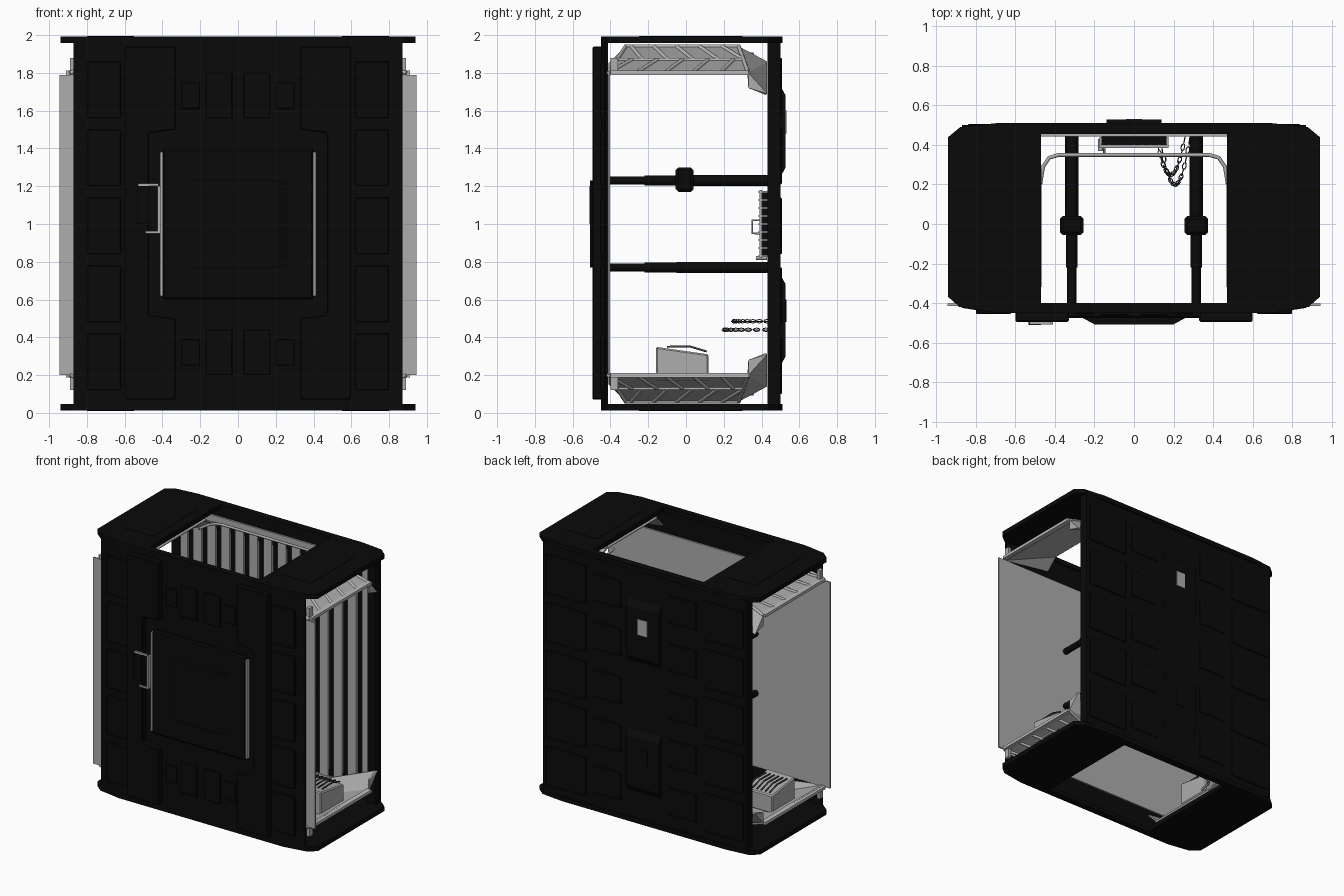
import bpy, bmesh, math
from mathutils import Vector

cube = bpy.data.objects.get("Cube")
if cube:
    bpy.data.objects.remove(cube)


def material(name, v):
    m = bpy.data.materials.new(name)
    m.use_nodes = True
    m.diffuse_color = (v, v, v, 1)
    m.node_tree.nodes["Principled BSDF"].inputs["Base Color"].default_value = (v, v, v, 1)
    return m


BLACK = material("shell black", 0.003)
GREY = material("panel grey", 0.42)
LIGHT = material("rib light grey", 0.5)
DARK = material("chain dark grey", 0.05)


def finish(name, bm, mat, mirror=False, bevel=0):
    bmesh.ops.recalc_face_normals(bm, faces=bm.faces)
    mesh = bpy.data.meshes.new(name)
    bm.to_mesh(mesh)
    bm.free()
    mesh.materials.append(mat)
    ob = bpy.data.objects.new(name, mesh)
    bpy.context.collection.objects.link(ob)
    if mirror:
        ob.modifiers.new("mirror", "MIRROR")
    if bevel:
        b = ob.modifiers.new("bevel", "BEVEL")
        b.width, b.segments = bevel, 1
    return ob


def prism(name, pts, lo, hi, mat, axis="z", mirror=False, bevel=0):
    """Extrude a 2D outline along an axis (remaining axes in x, y, z order)."""
    place = {"z": lambda a, b, c: (a, b, c), "y": lambda a, b, c: (a, c, b),
             "x": lambda a, b, c: (c, a, b)}[axis]
    bm = bmesh.new()
    rings = [[bm.verts.new(place(a, b, c)) for a, b in pts] for c in (lo, hi)]
    for ring in rings:
        bm.faces.new(ring)
    for i in range(len(pts)):
        j = (i + 1) % len(pts)
        bm.faces.new((rings[0][i], rings[0][j], rings[1][j], rings[1][i]))
    return finish(name, bm, mat, mirror, bevel)


def box(name, x0, x1, y0, y1, z0, z1, mat, mirror=False, bevel=0):
    return prism(name, [(x0, y0), (x1, y0), (x1, y1), (x0, y1)], z0, z1, mat, "z", mirror, bevel)


def tube(name, pts, r, mat, mirror=False, cyclic=False):
    cu = bpy.data.curves.new(name, "CURVE")
    cu.dimensions, cu.bevel_depth, cu.bevel_resolution, cu.use_fill_caps = "3D", r, 1, True
    sp = cu.splines.new("POLY")
    sp.points.add(len(pts) - 1)
    for p, co in zip(sp.points, pts):
        p.co = (*co, 1)
    sp.use_cyclic_u = cyclic
    cu.materials.append(mat)
    ob = bpy.data.objects.new(name, cu)
    bpy.context.collection.objects.link(ob)
    if mirror:
        ob.modifiers.new("mirror", "MIRROR")
    return ob


# End plates with a rectangular opening, made as mirrored halves
half = [(0, .51), (.7, .51), (.88, .49), (.94, .44), (.94, -.37), (.88, -.42),
        (.7, -.45), (0, -.45), (0, -.4), (.47, -.4), (.47, .455), (0, .455)]
prism("bottom_plate", half, .012, .047, BLACK, mirror=True)
prism("top_plate", half, 1.957, 1.993, BLACK, mirror=True)
for name, z in (("bottom_hatch", .009), ("top_hatch", 1.99)):
    box(name, .55, .8, -.25, .3, z, z + .006, BLACK, True)

# Front wall and its armour relief
prism("front_wall", [(-.87, -.425), (-.7, -.45), (.7, -.45), (.87, -.425),
                     (.87, -.414), (-.87, -.414)], .04, 1.97, BLACK)
column = [(.33, .07), (.6, .07), (.6, 1.94), (.33, 1.94), (.33, 1.5), (.47, 1.48),
          (.47, .52), (.33, .5)]
prism("front_column", column, -.495, -.44, BLACK, "y", True, .006)
for i in range(5):
    z = .12 + i * .36
    box("front_side_rib", .62, .8, -.455, -.43, z, z + .3, BLACK, True, .005)
for z in (.2, 1.56):
    box("front_stepped_plate", .03, .17, -.462, -.445, z, z + .24, BLACK, True, .004)
    box("front_outer_step", .2, .3, -.457, -.445, z + .05, z + .19, BLACK, True, .004)

# Front door with central bulge, pale edges and latch
box("door", -.4, .4, -.475, -.44, .6, 1.4, BLACK, bevel=.01)
prism("door_bulge", [(-.27, -.47), (-.2, -.508), (.2, -.508), (.27, -.47)], .77, 1.23, BLACK)
box("door_edge", .398, .412, -.478, -.445, .62, 1.38, GREY, True)
box("latch_arm", -.53, -.42, -.508, -.495, 1.2, 1.215, GREY)
box("latch_bar", -.425, -.41, -.508, -.46, .95, 1.2, GREY)
box("latch_grip", -.535, -.47, -.512, -.49, 1.0, 1.2, BLACK)
box("latch_foot", -.49, -.41, -.508, -.495, .95, .962, GREY)

# Back wall with end posts and bulges
box("back_wall", -.87, .87, .465, .5, .04, 1.97, BLACK)
box("back_post", .8, .87, .432, .5, .04, 1.97, BLACK, True)
box("back_sill", -.87, .87, .455, .48, .04, .2, BLACK)
box("back_header", -.87, .87, .455, .48, 1.8, 1.97, BLACK)
for z in (.3, 1.3):
    prism("back_bulge", [(.5, z - .05), (.528, z), (.528, z + .38), (.5, z + .43)],
          -.14, .14, BLACK, "x")
    box("back_bulge_cap", -.04, .04, .525, .532, z + .18, z + .3, GREY if z > 1 else BLACK)
for i in range(5):
    z = .1 + i * .37
    box("back_relief_plate", .5, .84, .495, .507, z, z + .3, BLACK, True, .004)
    box("back_relief_inner", .2, .44, .495, .505, z + .05, z + .26, BLACK, True, .004)

# Inner lining: plain front sheet and slatted back
box("front_lining", -.945, .945, -.414, -.402, .2, 1.79, GREY)
for i in range(14):
    x = -.78 + i * .12
    box("back_slat", x - .036, x + .036, .445, .466, .15, 1.85, GREY)
box("slat_top_rail", -.8, .8, .442, .466, 1.85, 1.9, GREY)
box("slat_bottom_rail", -.8, .8, .442, .466, .1, .15, GREY)


# Sloped gussets with lattice ribs, mirrored to both ends, top and bottom
def gusset(t):
    def pos(x, y, h):
        return Vector((x, y, 1.0 + t * h))
    bm = bmesh.new()
    a, b, c, d = pos(.89, -.41, .8), pos(.89, .33, .8), pos(.48, .28, .94), pos(.48, -.32, .94)
    e, f, g = pos(.89, .33, .72), pos(.89, .43, .69), pos(.48, .43, .86)
    h = pos(.48, -.41, .85)
    for loop in ((a, b, c, d), (a, d, h), (b, g, c), (b, f, g), (b, e, f)):
        bm.faces.new([bm.verts.new(p) for p in loop])
    bmesh.ops.remove_doubles(bm, verts=bm.verts, dist=.0001)
    ob = finish("gusset_sheet", bm, GREY, True)
    ob.modifiers.new("thickness", "SOLIDIFY").thickness = .012
    at = lambda u, v: a.lerp(b, u).lerp(d.lerp(c, u), v)
    ribs = [((0, 0), (0, 1)), ((1, 0), (1, 1)), ((0, 1), (1, 1)), ((0, .5), (1, .5))]
    for i in range(5):
        u = i / 5
        ribs += [((u, 0), (u + .12, .5)), ((u + .2, .5), (u + .05, 1))]
    for p, q in ribs:
        tube("gusset_rib", [at(*p), at(*q)], .011, LIGHT, True)
    lo, hi = sorted((1 + t * .79, 1 + t * .812))
    box("gusset_lip", .87, .91, -.4, .33, lo, hi, LIGHT, True)
    lo, hi = sorted((1 + t * .8, 1 + t * .88))
    box("gusset_tab", .865, .89, -.4, -.36, lo, hi, GREY, True)
    tube("gusset_hoop", [pos(0, .35, .9), pos(.38, .35, .9), pos(.43, .335, .9),
                         pos(.46, .29, .9), pos(.475, .2, .9)], .01, GREY, True)


for t in (1, -1):
    gusset(t)

# Cross beams with stepped sleeves and collars
for z in (.77, 1.23):
    for name, y0, y1, r in (("beam_thin", -.42, -.2, .024), ("beam_sleeve", -.22, -.02, .03),
                            ("beam_thick", -.05, .47, .033)):
        tube(name, [(.315, y0, z), (.315, y1, z)], r, BLACK, True)
box("beam_collar", .255, .375, -.055, .04, 1.17, 1.3, BLACK, True, .015)

# Equipment bins with coiled grille on the lower gussets
prism("equipment_bin", [(-.16, .35), (.12, .31), (.12, .17), (-.16, .17)], .58, .82,
      GREY, "x", True, .008)
for i in range(6):
    x = .61 + i * .036
    tube("bin_grille", [(x, -.1, .35), (x, .02, .352), (x, .11, .325)], .006, DARK, True)

# Caged unit on the back wall
box("cage_core", -.165, .165, .4, .45, .83, 1.17, BLACK)
for i in range(9):
    z = .83 + i * .0425
    box("cage_bar", -.175, .175, .385, .4, z - .006, z + .006, GREY)
    x = -.17 + i * .0425
    box("cage_upright", x - .005, x + .005, .39, .402, .82, 1.18, GREY)
    box("cage_side", .165, .175, .39, .44, z - .006, z + .006, GREY, True)
tube("cage_handle", [(-.15, .39, .95), (-.15, .35, .95), (-.15, .35, 1.02), (-.15, .39, 1.02)],
     .006, GREY)
tube("cage_hook", [(-.17, .43, .82), (-.17, .37, .82)], .012, GREY)

# Hanging chains of alternating links
for x0, x1, tip, z in ((.11, .26, .25, .485), (.13, .285, .2, .44)):
    count = 18
    for i in range(count):
        s = (i + .5) / count
        x = x0 + (x1 - x0) * s
        sag = .45 - tip
        y = .45 - sag * (1 - (2 * s - 1) ** 2)
        d = Vector((x1 - x0, 4 * sag * (2 * s - 1), 0)).normalized()
        side = Vector((0, 0, 1)) if i % 2 else Vector((-d.y, d.x, 0))
        link = [Vector((x, y, z)) + d * .018 * math.cos(k * math.pi / 4)
                + side * .009 * math.sin(k * math.pi / 4) for k in range(8)]
        tube("chain_link", link, .003, DARK, cyclic=True)
